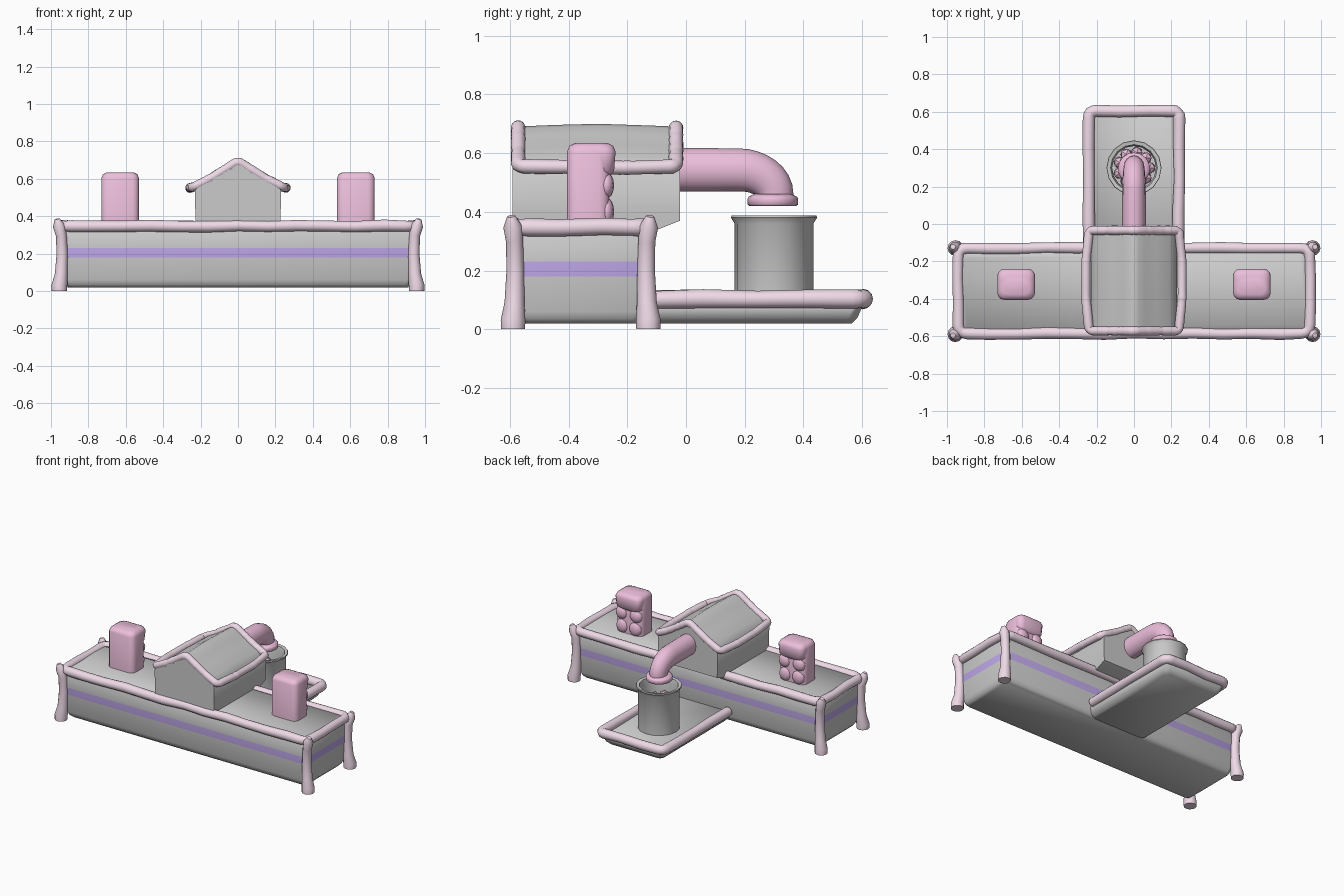
import bpy, bmesh, math, random
from mathutils import Vector

if "Cube" in bpy.data.objects:
    bpy.data.objects.remove(bpy.data.objects["Cube"])

random.seed(4)


def material(name, rgb):
    m = bpy.data.materials.new(name)
    m.diffuse_color = (*rgb, 1)
    m.use_nodes = True
    m.node_tree.nodes["Principled BSDF"].inputs["Base Color"].default_value = m.diffuse_color
    return m


TRIM = material("pale_pink", (0.86, 0.70, 0.80))
PINK = material("pink", (0.84, 0.52, 0.71))
PURPLE = material("purple", (0.52, 0.39, 0.82))


def finish(name, bm, mats=(), angle=40):
    bmesh.ops.remove_doubles(bm, verts=bm.verts, dist=1e-5)
    bmesh.ops.recalc_face_normals(bm, faces=bm.faces)
    me = bpy.data.meshes.new(name)
    bm.to_mesh(me)
    bm.free()
    for m in mats:
        me.materials.append(m)
    ob = bpy.data.objects.new(name, me)
    bpy.context.collection.objects.link(ob)
    bpy.ops.object.select_all(action='DESELECT')
    ob.select_set(True)
    bpy.context.view_layer.objects.active = ob
    bpy.ops.object.shade_smooth_by_angle(angle=math.radians(angle))
    return ob


def bridge(bm, rings, caps=True, band=None):
    vs = [[bm.verts.new(p) for p in r] for r in rings]
    n = len(vs[0])
    for k in range(len(vs) - 1):
        for i in range(n):
            j = (i + 1) % n
            f = bm.faces.new((vs[k][i], vs[k][j], vs[k + 1][j], vs[k + 1][i]))
            f.material_index = 1 if k == band else 0
    if caps:
        bm.faces.new(vs[0])
        bm.faces.new(vs[-1])


def rounded_block(bm, x0, x1, y0, y1, levels, rad=0.03, band=None):
    rings = []
    for z, inset in levels:
        ring = []
        for cx, cy, a0 in ((x1, y1, 0), (x0, y1, 90), (x0, y0, 180), (x1, y0, 270)):
            sx, sy = (1 if cx == x1 else -1), (1 if cy == y1 else -1)
            for k in range(4):
                a = math.radians(a0 + 30 * k)
                ring.append((cx - sx * (rad + inset) + rad * math.cos(a),
                             cy - sy * (rad + inset) + rad * math.sin(a), z))
        rings.append(ring)
    bridge(bm, rings, band=band)


def soften(points, closed, r):
    # round the corners of a path and add slightly wobbly points between them
    pts = [Vector(p) for p in points]
    n, out = len(pts), []
    for i, p in enumerate(pts):
        if closed or 0 < i < n - 1:
            a, b = pts[i - 1], pts[(i + 1) % n]
            s = p + (a - p).normalized() * r
            e = p + (b - p).normalized() * r
            out += [s.lerp(p, t).lerp(p.lerp(e, t), t) for t in (0, .25, .5, .75, 1)]
        else:
            out.append(p)
        if closed or i < n - 1:
            q = pts[(i + 1) % n]
            steps = int((q - p).length / 0.15)
            for k in range(1, steps):
                w = Vector([random.uniform(-.004, .004) for _ in range(3)])
                out.append(p.lerp(q, k / steps) + w)
    return out


def tube(name, points, radii, mat, closed=False, res=4):
    cu = bpy.data.curves.new(name + "_path", 'CURVE')
    cu.dimensions, cu.bevel_depth, cu.bevel_resolution, cu.use_fill_caps = '3D', 1, res, True
    sp = cu.splines.new('POLY')
    sp.points.add(len(points) - 1)
    for i, (q, p) in enumerate(zip(sp.points, points)):
        q.co = (*p, 1)
        q.radius = radii[i] if isinstance(radii, (list, tuple)) else radii * random.uniform(.94, 1.06)
    sp.use_cyclic_u = closed
    tmp = bpy.data.objects.new(name + "_path", cu)
    bpy.context.collection.objects.link(tmp)
    bpy.context.view_layer.update()
    me = bpy.data.meshes.new_from_object(tmp.evaluated_get(bpy.context.evaluated_depsgraph_get()))
    bm = bmesh.new()
    bm.from_mesh(me)
    bpy.data.objects.remove(tmp)
    for f in bm.faces:
        f.material_index = 0
    return finish(name, bm, [mat], 50)


# long main hall with the painted stripe
bm = bmesh.new()
rounded_block(bm, -.94, .94, -.585, -.135,
              [(.02, .03), (.035, .016), (.06, .008), (.18, .002), (.23, 0), (.33, .004), (.357, .02)], band=3)
hall = finish("main_hall", bm, [material("grey", (.8, .8, .8)), PURPLE], 75)
hall.data.materials[0] = None

# trim round the hall roof and the corner posts
tube("hall_roof_trim", soften([(-.94, -.585, .347), (.94, -.585, .347), (.94, -.13, .347),
                               (-.94, -.13, .347)], True, .05), .03, TRIM, True)
for sx in (-1, 1):
    for y, dy, label in ((-.582, -1, "front"), (-.136, 1, "back")):
        tube(f"corner_post_{label}",
             [(sx * (.94 + o), y + dy * o * .5, z) for o, z in
              ((.015, 0), (.015, .03), (.005, .09), (0, .2), (.005, .3), (.018, .35), (.028, .385))],
             [.041, .042, .034, .03, .029, .032, .014], TRIM)

# loading platform and its raised edge
bm = bmesh.new()
rounded_block(bm, -.245, .245, -.2, .605, [(.02, .04), (.04, .02), (.075, .005), (.09, .015)])
finish("platform", bm, angle=60)
tube("platform_trim", soften([(-.24, -.12, .1), (-.242, .605, .103), (.242, .605, .103),
                              (.24, -.12, .1)], False, .04), .031, TRIM)

# gabled house with a softly rounded roof
half = [(.228, .40), (.23, .54), (.19, .58), (.12, .618), (.06, .658), (.025, .682)]
bm = bmesh.new()
rings = []
for y, base, rise in ((-.592, .33, 0), (-.45, .33, .006), (-.3, .33, .01), (-.12, .33, .004), (-.02, .37, 0)):
    prof = [(.225, base)] + half + [(0, .69)]
    prof += [(-x, z) for x, z in reversed(half)] + [(-.225, base)]
    rings.append([(x, y, z + (rise if z > .56 else 0)) for x, z in prof])
bridge(bm, rings)
finish("gabled_house", bm, angle=65)

# trim along the gables and eaves
gable = [(-.24, .555), (-.15, .6), (-.07, .65), (0, .695), (.07, .65), (.15, .6), (.24, .555)]
loop = [(x, -.572, z) for x, z in gable] + [(.257, -.4, .553), (.257, -.2, .55)]
loop += [(x, -.034, z) for x, z in reversed(gable)] + [(-.257, -.2, .55), (-.257, -.4, .553)]
tube("house_roof_trim", soften(loop, True, .025), .024, TRIM, True)

# two chimneys with lumpy backs
for sx in (-1, 1):
    bm = bmesh.new()
    c = sx * .63
    rounded_block(bm, c - .1, c + .1, -.405, -.262, [(.34, 0), (.605, 0), (.625, .008), (.635, .028)], .035)
    rounded_block(bm, c - .1, c + .1, -.40, -.24,
                  [(.51, .03), (.54, .005), (.605, 0), (.625, .008), (.635, .028)], .035)
    for dx, z, sz in ((-.05, .40, .05), (.05, .40, .05), (-.055, .49, .045), (.055, .49, .045)):
        geo = bmesh.ops.create_uvsphere(bm, u_segments=12, v_segments=8, radius=1)
        for v in geo["verts"]:
            v.co = Vector((c + dx + v.co.x * .045, -.272 + v.co.y * .027, z + v.co.z * sz))
    finish("chimney", bm, [PINK], 60)

# open tank
bm = bmesh.new()
prof = [(.001, .08), (.134, .08), (.134, .36), (.147, .38), (.145, .387), (.125, .384),
        (.117, .35), (.117, .24), (.001, .24)]
N = 16
bridge(bm, [[(r * math.cos(2 * math.pi * i / N), .3 + r * math.sin(2 * math.pi * i / N), z)
             for i in range(N)] for r, z in prof])
finish("tank", bm)

# lumps inside the tank
bm = bmesh.new()
for i in range(9):
    a = 2 * math.pi * i / 9
    geo = bmesh.ops.create_icosphere(bm, subdivisions=1, radius=.034)
    bmesh.ops.translate(bm, verts=geo["verts"],
                        vec=(.083 * math.cos(a), .3 + .083 * math.sin(a), .265 + .012 * (i % 2)))
finish("tank_lumps", bm, [PINK])

# spout pipe bending down to a collar
path = [(0, -.06, .543), (0, .08, .543), (0, .18, .543)]
radii = [.074, .074, .073]
for k in range(1, 9):
    a = math.radians(90 * k / 8)
    path.append((0, .18 + .122 * math.sin(a), .543 - .085 * (1 - math.cos(a))))
    radii.append(.074 - .01 * k / 8)
path.append((0, .302, .43))
radii.append(.063)
pipe = tube("spout_pipe", path, radii, PINK, res=6)
pipe.scale.x = .86
tube("spout_collar", [(0, .296, z) for z in (.46, .451, .444, .425, .42)],
     [.066, .083, .086, .086, .08], PINK, res=6)
